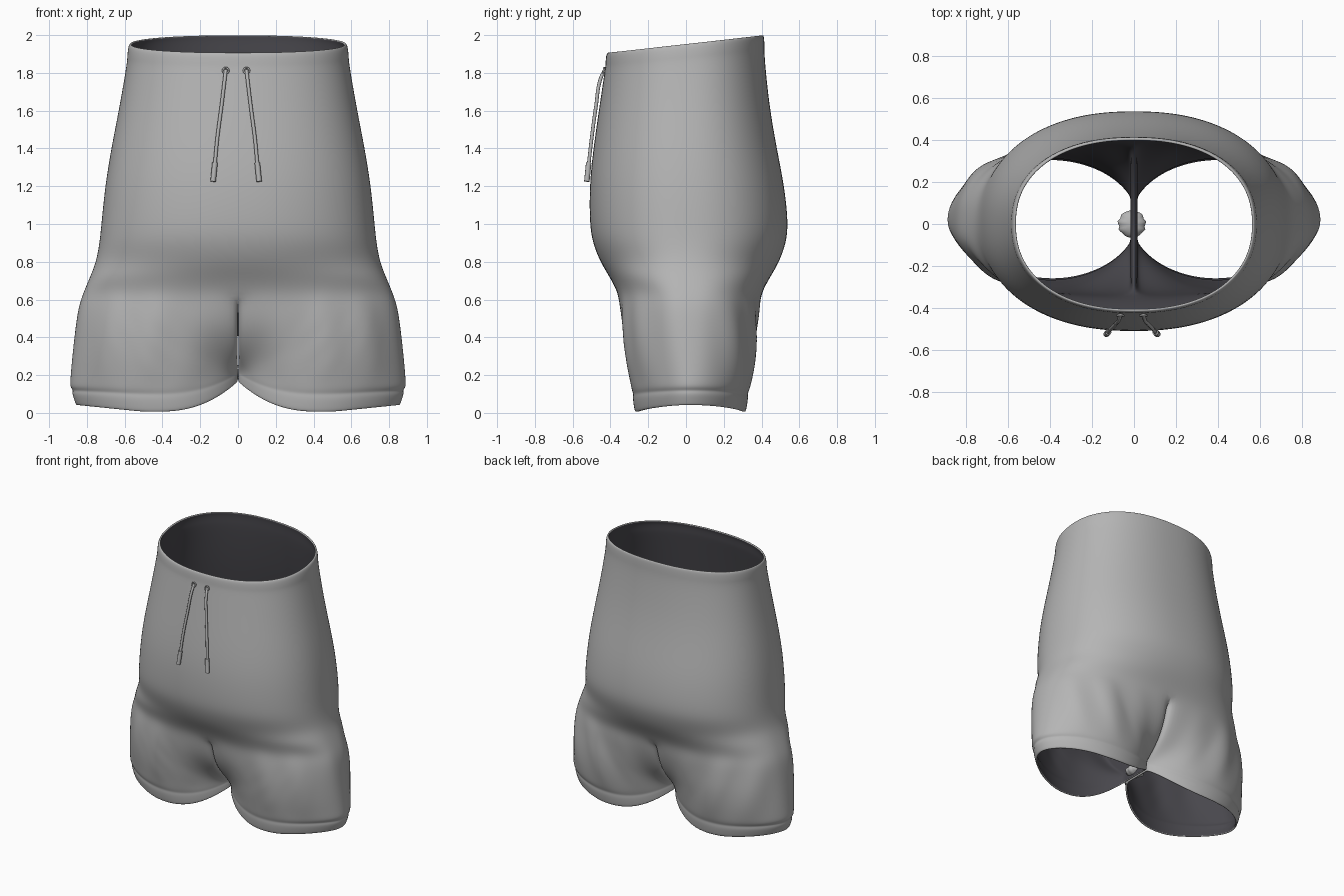
import bpy, bmesh, math
from mathutils import Vector

cube = bpy.data.objects.get("Cube")
if cube:
    bpy.data.objects.remove(cube)


def material(name, colour):
    m = bpy.data.materials.new(name)
    m.use_nodes = True
    m.diffuse_color = (*colour, 1)
    bsdf = next(n for n in m.node_tree.nodes if n.type == 'BSDF_PRINCIPLED')
    bsdf.inputs["Base Color"].default_value = (*colour, 1)
    return m


cloth = material("grey cloth", (0.46, 0.46, 0.46))
lining = material("dark lining", (0.065, 0.063, 0.073))

# Torso rings from waist to crotch: height, half width, front y, back y, squareness
TORSO = [
    (1.956, .572, -.415, .41), (1.94, .582, -.424, .415), (1.89, .587, -.427, .416),
    (1.87, .587, -.428, .416), (1.8, .597, -.438, .42), (1.6, .632, -.466, .442),
    (1.4, .672, -.493, .478), (1.2, .705, -.512, .522), (1.0, .724, -.511, .543),
    (.9, .734, -.495, .531), (.8, .752, -.455, .495), (.72, .784, -.405, .447),
    (.64, .818, -.362, .402),
]
SQUARE = {.8: 2.15, .72: 2.4, .64: 2.8}
# Leg rings: outer height, inner height, half width, front y, back y, leg blend
LEG = [
    (.57, .39, .843, -.368, .408, .1), (.48, .36, .858, -.372, .41, .25),
    (.38, .32, .87, -.363, .407, .48), (.27, .28, .882, -.338, .385, .75),
    (.17, .24, .89, -.306, .355, .95), (.12, .217, .892, -.294, .34, 1),
    (.1, .208, .874, -.285, .33, 1), (.08, .2, .882, -.289, .334, 1),
    (.028, .175, .866, -.282, .326, 1), (.003, .162, .858, -.276, .32, 1),
]
OUT, INN = 28, 10
SADDLE = .42


def torso_point(j, w, yf, yb, n):
    """Rounded half outline, then the straight run back along the middle."""
    if j <= OUT:
        t = math.pi * (j / OUT - .5)
        s, p = math.sin(t), 2 / n
        x = w * max(math.cos(t), 0) ** p if 0 < j < OUT else 0
        return x, (yb if s > 0 else -yf) * math.copysign(abs(s) ** p, s), 0
    u = 1 - 2 * (j - OUT) / INN
    return 0, (yb if u > 0 else -yf) * u, 1 - u * u


def leg_point(j, w, yf, yb):
    """Oval around one leg, reaching the middle plane on the inside."""
    span = math.radians(156)
    if j <= OUT:
        t = span * (2 * j / OUT - 1)
    else:
        t = span + (2 * math.pi - 2 * span) * (j - OUT) / INN
    half = (w + .03) / 2
    x = w - half + half * math.cos(t)
    y = (yf + yb) / 2 + (yb - yf) / 2 * math.sin(t)
    return x, y, max(0, 1 - max(x, 0) / .42) ** 2.4


def pinch(x, y, w):
    """Narrow the outer side of the leg, more at the front."""
    return y * (1 - (.15 if y > 0 else .33) * (x / w) ** 4)


def fold(x, y, z):
    """Soft vertical folds on the outer leg cloth."""
    t = math.atan2(y, x - .42)
    window = math.sin(math.pi * min(1, max(0, (z - .12) / .53)))
    push = .013 * window * math.sin(9 * t + 5 * z) * min(1, x / .3) * (1 - math.cos(t) ** 6)
    return x + push * math.cos(t), y + push * math.sin(t)


# Shorts: one half lofted from rings, mirrored, thickened and smoothed
bm = bmesh.new()
rings = []
for i, (z, w, yf, yb) in enumerate(TORSO):
    last = i == len(TORSO) - 1
    ring = []
    for j in range(OUT + INN if last else OUT + 1):
        x, y, k = torso_point(j, w, yf, yb, SQUARE.get(z, 2.25))
        if last:
            y = pinch(x, y, w)
        tilt = .11 * y * max(0, (z - 1.2) / .75)
        ring.append(bm.verts.new((x, y, z + tilt + (SADDLE - z) * k)))
    rings.append(ring)
for zo, zi, w, yf, yb, s in LEG:
    ring = []
    for j in range(OUT + INN):
        a = Vector(torso_point(j, w, yf, yb, 2.8))
        x, y, k = a.lerp(Vector(leg_point(j, w, yf, yb)), s)
        x = max(x, .003)
        x, y = fold(x, pinch(x, y, w), zo)
        # the hem lifts a little at the outer side
        lift = .036 * max(0, (x - .5) / .35) * max(0, 1 - zo / .2)
        ring.append(bm.verts.new((x, y, zo + (zi - zo) * k + lift)))
    rings.append(ring)
for i, (up, low) in enumerate(zip(rings, rings[1:])):
    closed = i >= len(TORSO) - 1
    n = len(up)
    for j in range(n if closed else OUT):
        q = (j + 1) % n if closed else j + 1
        bm.faces.new((up[j], low[j], low[q], up[q]))
for f in bm.faces:
    f.smooth = True
mesh = bpy.data.meshes.new("shorts")
bm.to_mesh(mesh)
bm.free()
shorts = bpy.data.objects.new("shorts", mesh)
bpy.context.collection.objects.link(shorts)
mesh.materials.append(cloth)
mesh.materials.append(lining)
mirror = shorts.modifiers.new("other half", 'MIRROR')
mirror.merge_threshold = .0005
solid = shorts.modifiers.new("cloth thickness", 'SOLIDIFY')
solid.thickness = .014
solid.offset = -1
solid.material_offset = 1
solid.material_offset_rim = 0
sub = shorts.modifiers.new("smooth", 'SUBSURF')
sub.levels = sub.render_levels = 2

# Gathered cloth where the two inner hems meet
bpy.ops.mesh.primitive_uv_sphere_add(segments=32, ring_count=16, radius=.065,
                                     location=(-.01, 0, .215))
gather = bpy.context.object
gather.name = "inner_hem_gather"
for v in gather.data.vertices:
    v.co.z *= .6
    v.co.x *= 1 + .08 * math.sin(v.co.y * 170)
gather.data.materials.append(cloth)
bpy.ops.object.shade_smooth()


def tube(name, points, radius):
    curve = bpy.data.curves.new(name, 'CURVE')
    curve.dimensions = '3D'
    curve.bevel_depth = radius
    curve.bevel_resolution = 3
    curve.use_fill_caps = True
    spline = curve.splines.new('BEZIER')
    spline.bezier_points.add(len(points) - 1)
    for b, p in zip(spline.bezier_points, points):
        b.co = p
        b.handle_left_type = b.handle_right_type = 'AUTO'
    curve.materials.append(cloth)
    ob = bpy.data.objects.new(name, curve)
    bpy.context.collection.objects.link(ob)


# Drawstrings with eyelets and end tips
for side, sx in (("left", 1), ("right", -1)):
    def at(x, y, z):
        return (sx * x - .01, y, z)
    tube(side + "_drawstring", [at(.055, -.43, 1.815), at(.06, -.452, 1.77),
         at(.078, -.477, 1.62), at(.1, -.5, 1.45), at(.113, -.516, 1.31)], .0095)
    tube(side + "_string_tip", [at(.112, -.515, 1.325), at(.122, -.525, 1.225)], .0145)
    bpy.ops.mesh.primitive_torus_add(
        location=at(.055, -.436, 1.812), rotation=(math.radians(82), 0, 0),
        major_radius=.015, minor_radius=.005, major_segments=20, minor_segments=8)
    eyelet = bpy.context.object
    eyelet.name = side + "_eyelet"
    eyelet.data.materials.append(cloth)
    bpy.ops.object.shade_smooth()
